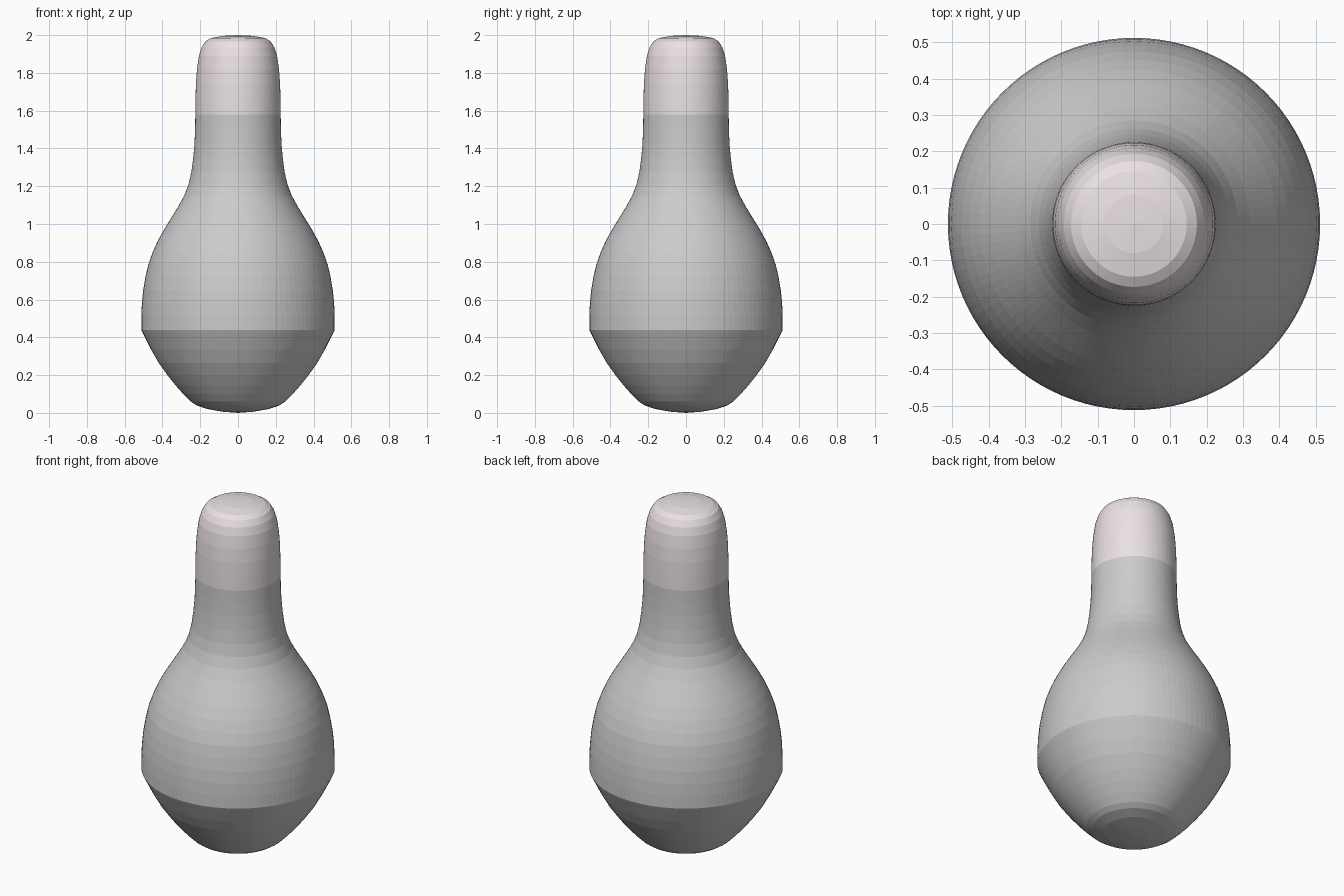
import bpy, bmesh
from math import cos, sin, tau

if "Cube" in bpy.data.objects:
    bpy.data.objects.remove(bpy.data.objects["Cube"])

SEGMENTS = 96


def lathe(name, profile, color=None):
    """Revolve (radius, height) points about z; radius 0 makes a pole."""
    bm = bmesh.new()
    rings = []
    for r, z in profile:
        n = 1 if r == 0 else SEGMENTS
        rings.append([bm.verts.new((r * cos(tau * i / SEGMENTS), r * sin(tau * i / SEGMENTS), z))
                      for i in range(n)])
    for a, b in zip(rings, rings[1:]):
        for i in range(SEGMENTS):
            j = (i + 1) % SEGMENTS
            if len(a) == 1:
                bm.faces.new((a[0], b[j], b[i]))
            elif len(b) == 1:
                bm.faces.new((a[i], a[j], b[0]))
            else:
                bm.faces.new((a[i], a[j], b[j], b[i]))
    mesh = bpy.data.meshes.new(name)
    bm.to_mesh(mesh)
    bm.free()
    obj = bpy.data.objects.new(name, mesh)
    bpy.context.collection.objects.link(obj)
    if color:
        mat = bpy.data.materials.new(name + "_color")
        mat.diffuse_color = color
        mat.use_nodes = True
        mat.node_tree.nodes["Principled BSDF"].inputs["Base Color"].default_value = mat.diffuse_color
        mesh.materials.append(mat)
    return obj


# Grey rounded body with a crease at its widest point and a tapering neck
lathe("body", [
    (0, 0), (0.08, 0.006), (0.16, 0.02), (0.22, 0.04), (0.25, 0.06), (0.29, 0.10),
    (0.33, 0.145), (0.37, 0.195), (0.42, 0.265), (0.46, 0.335), (0.505, 0.425),
    (0.512, 0.44), (0.512, 0.51), (0.509, 0.58), (0.502, 0.65), (0.49, 0.72),
    (0.475, 0.785), (0.452, 0.85), (0.425, 0.91), (0.392, 0.97), (0.355, 1.03),
    (0.318, 1.09), (0.285, 1.15), (0.262, 1.21), (0.247, 1.275), (0.237, 1.35),
    (0.230, 1.43), (0.227, 1.51), (0.226, 1.58)])

# Pale rounded cap on the neck
lathe("cap", [
    (0.226, 1.58), (0.225, 1.66), (0.223, 1.74), (0.217, 1.82), (0.207, 1.89),
    (0.193, 1.935), (0.173, 1.967), (0.145, 1.984), (0.08, 1.996), (0, 2.0)],
    (0.83, 0.76, 0.76, 1))
